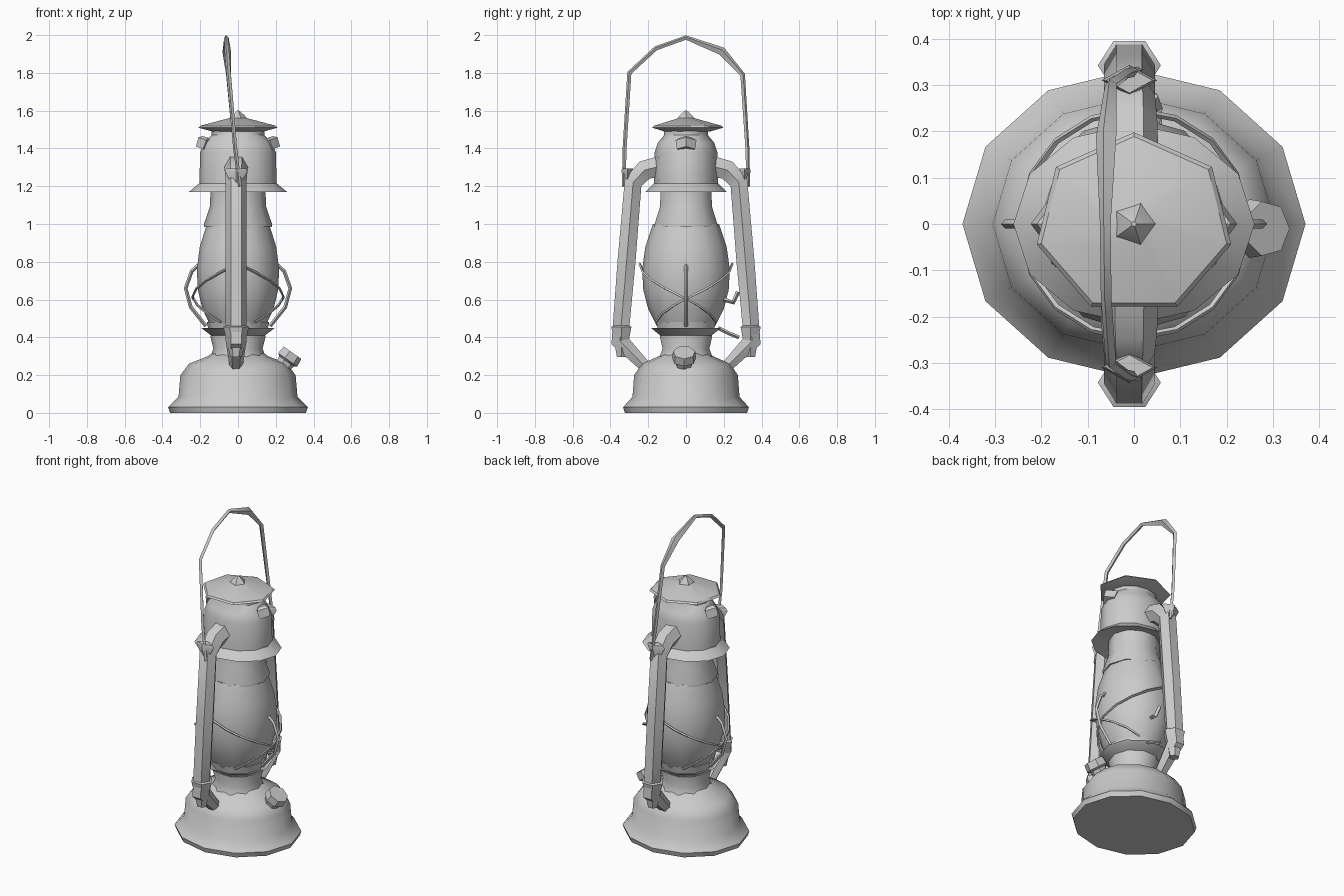
import bpy, bmesh, math
from mathutils import Vector

cube = bpy.data.objects.get("Cube")
if cube:
    bpy.data.objects.remove(cube, do_unlink=True)

GREY = (0.6, 0.6, 0.6, 1)
metal = bpy.data.materials.new("plain grey")
metal.use_nodes = True
metal.diffuse_color = GREY
metal.node_tree.nodes["Principled BSDF"].inputs["Base Color"].default_value = GREY


def finish(obj, angle=40):
    """Give the object its material and shading."""
    if not obj.data.materials:
        obj.data.materials.append(metal)
    bpy.ops.object.select_all(action='DESELECT')
    obj.select_set(True)
    bpy.context.view_layer.objects.active = obj
    if obj.type == 'CURVE':
        bpy.ops.object.convert(target='MESH')
        obj = bpy.context.view_layer.objects.active
    bpy.ops.object.shade_smooth_by_angle(angle=math.radians(angle))
    return obj


def lathe(name, profile, sides=12, sx=1, sy=1, turn=0, loc=(0, 0, 0), rot=(0, 0, 0), angle=40):
    """Spin a (radius, height) profile into a closed solid."""
    bm = bmesh.new()
    rings = []
    for r, z in profile:
        ring = []
        for i in range(sides):
            a = 2 * math.pi * i / sides + math.radians(turn)
            ring.append(bm.verts.new((r * sx * math.cos(a), r * sy * math.sin(a), z)))
        rings.append(ring)
    for low, high in zip(rings, rings[1:]):
        for i in range(sides):
            j = (i + 1) % sides
            bm.faces.new((low[i], low[j], high[j], high[i]))
    bm.faces.new(rings[0][::-1])
    bm.faces.new(rings[-1])
    bmesh.ops.recalc_face_normals(bm, faces=bm.faces)
    mesh = bpy.data.meshes.new(name)
    bm.to_mesh(mesh)
    bm.free()
    obj = bpy.data.objects.new(name, mesh)
    obj.location, obj.rotation_euler = loc, rot
    bpy.context.collection.objects.link(obj)
    return finish(obj, angle)


def rod(name, points, radius, scales=None, res=1, angle=40):
    """Sweep a round section along a straight-segment path."""
    curve = bpy.data.curves.new(name, 'CURVE')
    curve.dimensions = '3D'
    curve.bevel_depth, curve.bevel_resolution = radius, res
    curve.use_fill_caps = True
    spline = curve.splines.new('POLY')
    spline.points.add(len(points) - 1)
    for i, p in enumerate(points):
        spline.points[i].co = (*p, 1)
        spline.points[i].radius = scales[i] if scales else 1
    obj = bpy.data.objects.new(name, curve)
    bpy.context.collection.objects.link(obj)
    return finish(obj, angle)


# Fuel tank with its spreading foot
lathe("fuel_tank", [(0.36, 0), (0.37, 0.03), (0.315, 0.085), (0.305, 0.2),
                    (0.26, 0.26), (0.16, 0.3), (0.13, 0.32)], sy=0.9)

# Burner neck and the flared plate below the globe
lathe("burner_neck", [(0.15, 0.29), (0.13, 0.34), (0.145, 0.4), (0.14, 0.44)], sides=10)
lathe("globe_plate", [(0.13, 0.4), (0.195, 0.45), (0.155, 0.435), (0.165, 0.48)], sides=10)

# Glass globe, then the chimney collar over its top
lathe("globe", [(0.155, 0.46), (0.2, 0.55), (0.226, 0.65), (0.232, 0.76),
                (0.215, 0.88), (0.175, 1.0)], sides=12, sx=0.94)
lathe("chimney_collar", [(0.175, 0.985), (0.175, 1.0), (0.145, 1.09), (0.14, 1.2)],
      sides=10, sx=1.03)

# Hood with a hollow skirt, and the narrower vent above
lathe("hood", [(0.13, 1.2), (0.26, 1.17), (0.205, 1.215), (0.2, 1.38),
               (0.18, 1.43), (0.14, 1.47), (0.14, 1.51)], sy=0.83)

# Vent cap and its finial
lathe("vent_cap", [(0.14, 1.49), (0.215, 1.51), (0.205, 1.52), (0.05, 1.56), (0.01, 1.562)],
      sides=7, sy=0.92, turn=90, angle=25)
lathe("finial", [(0.05, 1.555), (0.035, 1.575), (0.006, 1.6)], sides=5)

# Filler cap leaning outward from the tank
lathe("filler_cap", [(0.04, -0.06), (0.05, 0.0), (0.065, 0.01), (0.06, 0.055)],
      sides=7, loc=(0.255, -0.01, 0.275), rot=(0, math.radians(35), 0))

for side, label in ((1, "back"), (-1, "front")):
    # Side air tube, running from the hood down into the tank
    rod(label + "_air_tube",
        [(-0.01, side * y, z) for y, z in
         ((0.12, 1.31), (0.22, 1.285), (0.28, 1.22), (0.315, 0.8), (0.35, 0.38), (0.22, 0.25))],
        0.055, (1.15, 1.1, 1, 1, 1, 0.65))
    # Hanger ear at the top of each tube
    lathe(label + "_handle_ear", [(0.015, -0.09), (0.06, -0.005), (0.05, 0.01)], sides=4,
          sy=0.55, loc=(-0.01, side * 0.31, 1.285))
    # Pointed sleeve around the lower bend
    lathe(label + "_tube_sleeve", [(0.03, -0.16), (0.068, 0), (0.05, 0.01)], sides=6,
          sy=0.9, loc=(-0.01, side * 0.342, 0.455))

# Bail handle, leaning a little to one side
rod("bail_handle",
    [(0.01, -0.33, 1.2), (-0.015, -0.325, 1.4), (-0.05, -0.3, 1.8), (-0.06, -0.16, 1.93),
     (-0.062, 0, 1.987), (-0.06, 0.19, 1.915), (-0.05, 0.3, 1.79), (-0.015, 0.325, 1.4),
     (0.01, 0.33, 1.2)],
    0.012, (0.8, 0.9, 1, 1, 1, 1.9, 1.1, 0.9, 0.8), res=0)

# Wire guard: crossed wires and a bowed wire on each side of the globe
for sx, label in ((1, "left"), (-1, "right")):
    for sy, part in ((1, "rising"), (-1, "falling")):
        path = []
        for i in range(8):
            t = i / 7
            a = math.radians(-90 + 150 * t)
            r = 0.245 - 0.06 * max(0, t - 0.55) / 0.45
            path.append(Vector((sx * r * math.cos(a), sy * r * math.sin(a), 0.79 - 0.31 * t)))
        rod(label + "_guard_wire_" + part, path, 0.007, res=0)
    rod(label + "_guard_bow",
        [(sx * x, 0.0, z) for x, z in
         ((0.2, 0.79), (0.245, 0.75), (0.277, 0.66), (0.25, 0.56), (0.17, 0.46))],
        0.01, res=0)
    # Folded clip under the vent cap
    lathe(label + "_vent_clip", [(0.05, -0.03), (0.055, 0.02), (0.03, 0.035)], sides=4,
          sx=0.8, loc=(sx * 0.175, 0, 1.425), rot=(0, sx * math.radians(-20), 0))

# Globe lifting lever
rod("lift_lever", [(0.04, 0.2, 0.6), (0.05, 0.25, 0.585), (0.04, 0.275, 0.64)], 0.012, res=0)
rod("lever_stop", [(0.05, 0.17, 0.45), (0.05, 0.23, 0.42), (0.04, 0.28, 0.4)], 0.01, res=0)
